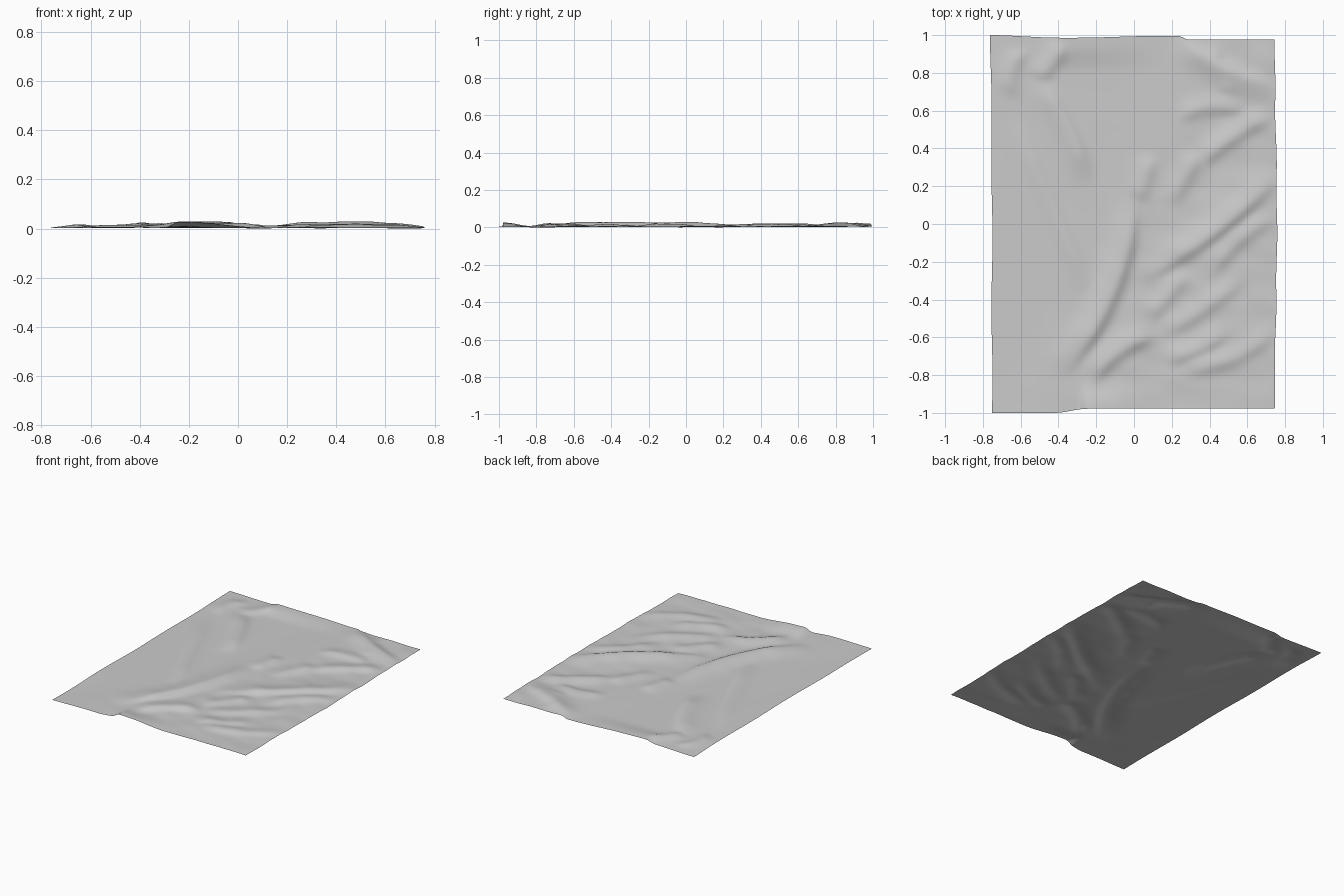
import bpy
import bmesh
import math
from mathutils import Vector, noise

old = bpy.data.objects.get("Cube")
if old:
    bpy.data.objects.remove(old, do_unlink=True)

COLUMNS, ROWS = 105, 140

# Folds: crest height, start, end, sideways bow of the crest line
FOLDS = [
    # two folds running into the front left
    (.024, (0, .2), (-.42, -.83), .11),
    (.02, (.16, -.57), (-.25, -.86), -.05),
    # left folds
    (.018, (-.52, .8), (-.23, .2), .03),
    (.012, (-.66, .62), (-.2, -.45), 0),
    # right folds
    (.022, (.8, .3), (0, -.3), .05),
    (.016, (.78, .6), (.3, .27), -.03),
    (.013, (.62, .59), (.2, .55), -.05),
    (.012, (.37, .42), (.18, .08), 0),
    (.012, (.1, .38), (.02, .1), 0),
    (.014, (.78, .06), (.38, -.3), -.04),
    # back corner folds
    (.02, (.2, 1), (.78, .7), -.03),
    (.014, (.4, .98), (.58, .66), -.03),
    (.013, (-.36, .96), (-.52, .74), 0),
    (.011, (-.56, .94), (-.64, .65), -.05),
    # front right crumples
    (.013, (.78, -.54), (.2, -.78), .06),
    (.012, (.52, -.56), (.13, -.73), .02),
    (.012, (.62, -.24), (.1, -.6), .03),
    (.011, (.3, -.24), (.06, -.52), 0),
]


def smoothstep(a, b, v):
    t = min(max((v - a) / (b - a), 0), 1)
    return t * t * (3 - 2 * t)


def fold_height(p, height, start, end, bow):
    """Bowed ridge, steep on its left side and gentle on its right."""
    along = Vector(end) - Vector(start)
    offset = p - Vector(start)
    t = offset.dot(along) / along.length_squared
    if not 0 < t < 1:
        return 0
    side = (along.x * offset.y - along.y * offset.x) / along.length
    side -= 4 * bow * t * (1 - t)
    width = .04 if side > 0 else .03 + 2.5 * height
    fade = smoothstep(0, .3, t) * smoothstep(0, .3, 1 - t)
    return height * fade * math.exp(-(side / width) ** 2)


def cloth_height(p):
    heights = [fold_height(p, *fold) for fold in FOLDS]
    z = .8 * max(heights) + .2 * sum(heights)
    # soft swells, with finer crumples toward the front right
    crumple = smoothstep(-.3, .3, p.x - p.y / 2)
    z += .008 + .004 * noise.noise((p.x * 3, p.y * 2, 4))
    z += .005 * crumple * noise.noise((p.x * 7 + p.y * 3, p.y * 8, 9))
    # lifted hems in the middle of the front and back
    front = smoothstep(-.29, -.25, p.x) * (1 - smoothstep(-.24, .12, p.x))
    z += .024 * front * (1 - smoothstep(-1, -.8, p.y))
    back = smoothstep(-.44, -.38, p.x) * (1 - smoothstep(-.38, .32, p.x))
    z += .016 * back * smoothstep(.8, .95, p.y)
    return min(max(z, 0), .037)


def sheet_point(u, v):
    """Place a grid point inside the slightly wavy outline."""
    left = -.752 - .008 * smoothstep(.6, 1, v) + .003 * math.sin(v * 17)
    right = .745 + .012 * math.sin(math.pi * v) ** 2 + .002 * math.sin(v * 30)
    front = -1 + .022 * smoothstep(.22, .34, u)
    back = 1 - .014 * smoothstep(0, .25, u) + .01 * smoothstep(.3, .6, u)
    back -= .02 * smoothstep(.66, .7, u)
    return Vector((left + (right - left) * u, front + (back - front) * v))


# Cloth sheet
bm = bmesh.new()
bmesh.ops.create_grid(bm, x_segments=COLUMNS, y_segments=ROWS, size=1)
for vert in bm.verts:
    p = sheet_point((vert.co.x + 1) / 2, (vert.co.y + 1) / 2)
    vert.co = (p.x, p.y, cloth_height(p))
for _ in range(2):
    bmesh.ops.smooth_vert(bm, verts=bm.verts, factor=.4, use_axis_z=True)
lowest = min(vert.co.z for vert in bm.verts)
bmesh.ops.translate(bm, verts=bm.verts, vec=(0, 0, -lowest))
for face in bm.faces:
    face.smooth = True

mesh = bpy.data.meshes.new("crumpled_cloth")
bm.to_mesh(mesh)
bm.free()
cloth = bpy.data.objects.new("crumpled_cloth", mesh)
bpy.context.collection.objects.link(cloth)

# Pale grey fabric
color = (.6, .6, .6, 1)
fabric = bpy.data.materials.new("pale_grey_fabric")
fabric.use_nodes = True
fabric.diffuse_color = color
fabric.node_tree.nodes["Principled BSDF"].inputs["Base Color"].default_value = color
mesh.materials.append(fabric)
